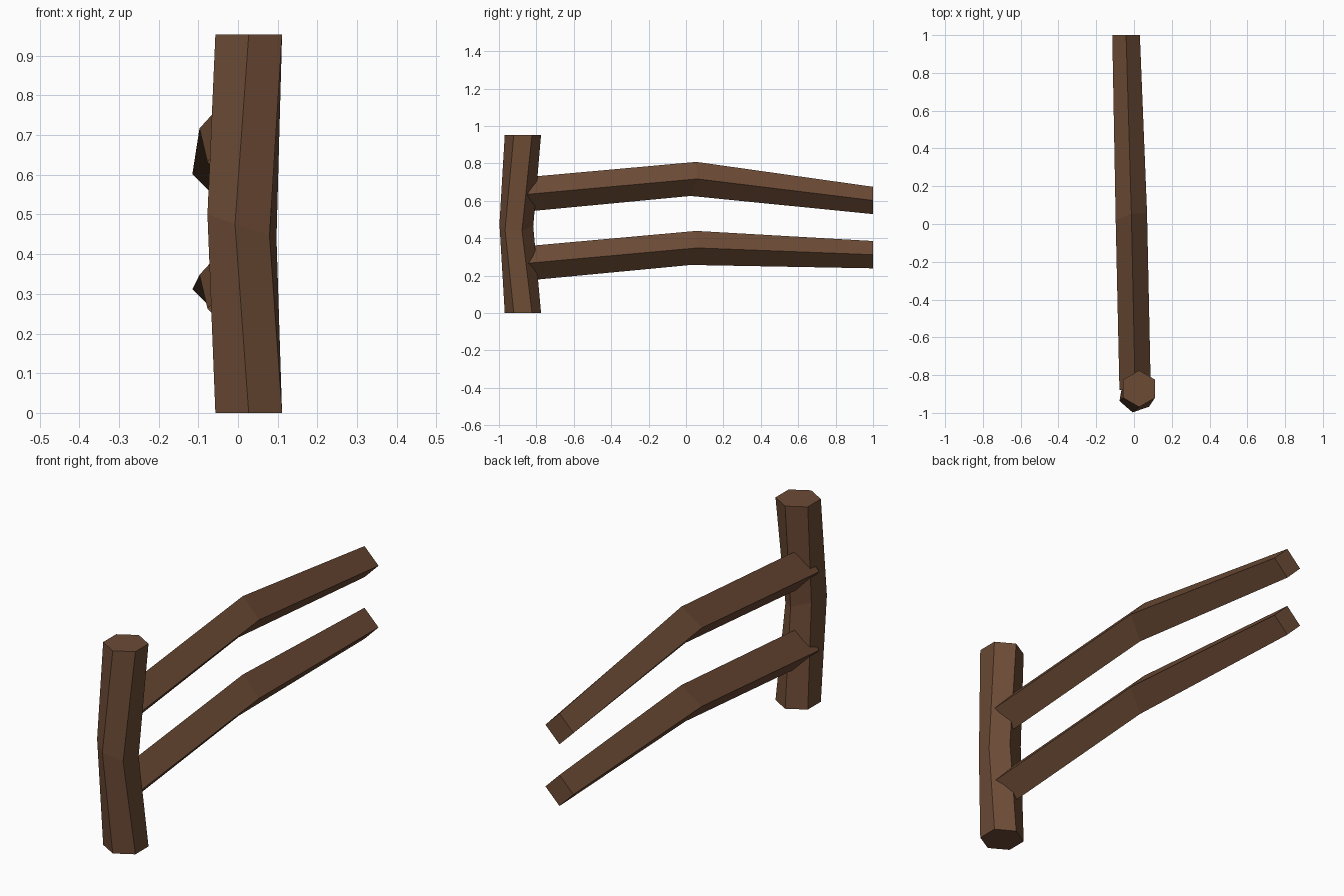
import bpy, bmesh, math

if "Cube" in bpy.data.objects:
    bpy.data.objects.remove(bpy.data.objects["Cube"])

wood = bpy.data.materials.new("brown wood")
wood.diffuse_color = (0.150, 0.070, 0.036, 1)
wood.use_nodes = True
wood.node_tree.nodes["Principled BSDF"].inputs["Base Color"].default_value = wood.diffuse_color


def loft(name, rings):
    """Skin a list of equal-sized vertex rings and cap both ends."""
    bm = bmesh.new()
    loops = [[bm.verts.new(p) for p in ring] for ring in rings]
    n = len(loops[0])
    for a, b in zip(loops, loops[1:]):
        for i in range(n):
            j = (i + 1) % n
            bm.faces.new((a[i], a[j], b[j], b[i]))
    bm.faces.new(loops[0])
    bm.faces.new(loops[-1])
    bmesh.ops.recalc_face_normals(bm, faces=bm.faces)
    mesh = bpy.data.meshes.new(name)
    bm.to_mesh(mesh)
    bm.free()
    mesh.materials.append(wood)
    obj = bpy.data.objects.new(name, mesh)
    bpy.context.collection.objects.link(obj)


def post_ring(cx, cy, z, radius, twist=0, slope=0):
    """Hexagon around the post axis; slope tilts it along x."""
    ring = []
    for i in range(6):
        a = math.radians(-90 + twist + 60 * i)
        dx, dy = radius * math.cos(a), radius * math.sin(a)
        ring.append((cx + dx, cy + dy, z + slope * dx))
    return ring


def rail_ring(cx, y, z, hx, hz, skew_x=0, skew_z=0):
    """Diamond section of a rail; the skews lean it along y."""
    return [(cx + hx * u, y + skew_x * u + skew_z * v, z + hz * v)
            for u, v in ((0, -1), (1, 0), (0, 1), (-1, 0))]


# Bent hexagonal post
loft("post", [
    post_ring(0.027, -0.872, 0, 0.097),
    post_ring(0.010, -0.907, 0.47, 0.092, -11, -0.34),
    post_ring(0.027, -0.872, 0.953, 0.097),
])

# Two bent rails: centre heights at the post, the bend and the free end
for name, z0, z1, z2 in (("lower_rail", 0.263, 0.348, 0.312),
                         ("upper_rail", 0.632, 0.717, 0.602)):
    loft(name, [
        rail_ring(0.006, -0.88, z0, 0.083, 0.092),
        rail_ring(-0.014, 0.04, z1, 0.083, 0.091, 0.02, 0.015),
        rail_ring(-0.042, 1.0, z2, 0.073, 0.073),
    ])
